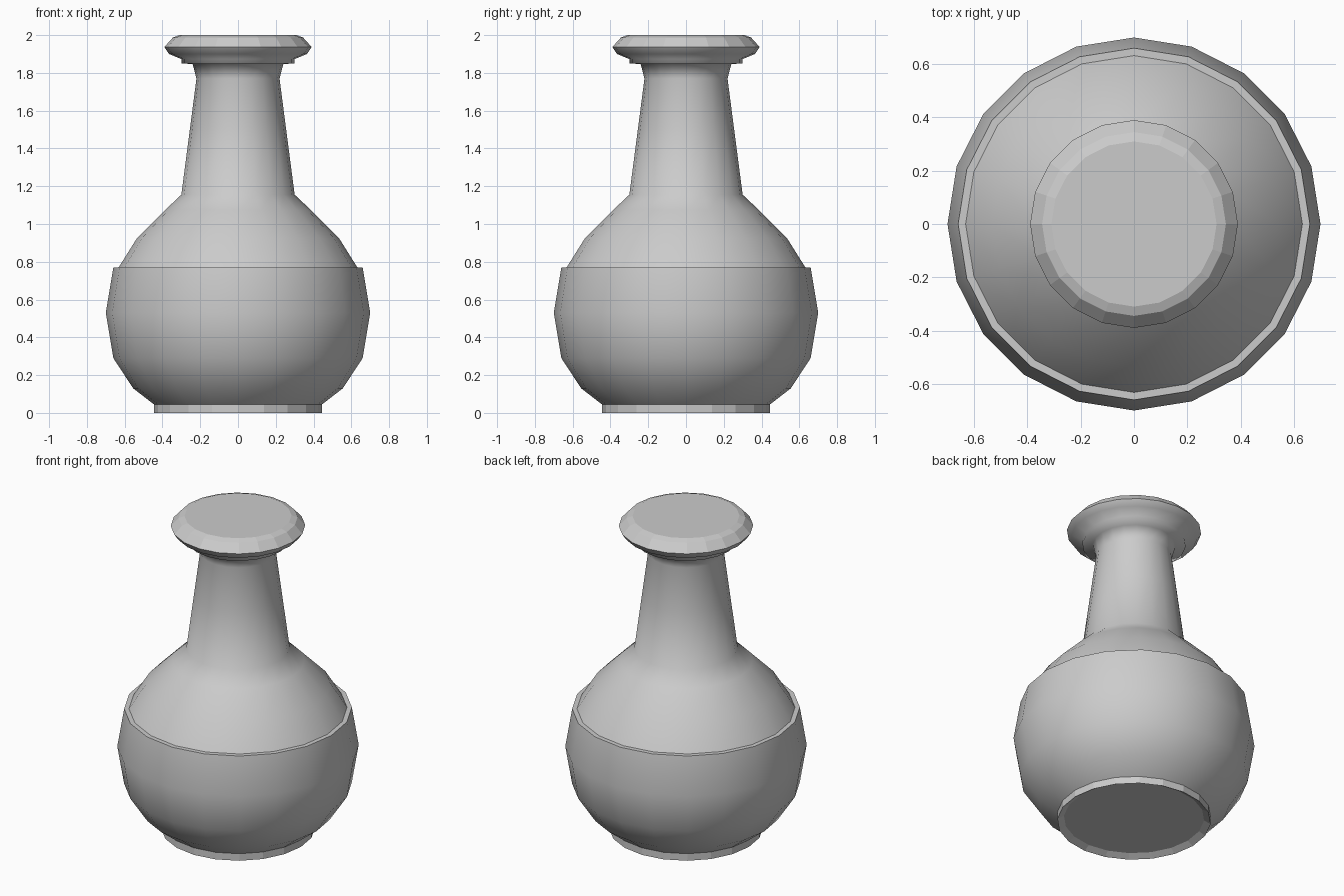
import bpy, bmesh, math

if "Cube" in bpy.data.objects:
    bpy.data.objects.remove(bpy.data.objects["Cube"])

SIDES = 20


def lathe(name, profile, smooth, cap_end=False):
    """Revolve (radius, z) points, bottom to top along the outside."""
    bm = bmesh.new()
    rings = []
    for r, z in profile:
        rings.append([bm.verts.new((r * math.cos(2 * math.pi * i / SIDES),
                                    r * math.sin(2 * math.pi * i / SIDES), z))
                      for i in range(SIDES)])
    for a, b in zip(rings, rings[1:]):
        for i in range(SIDES):
            j = (i + 1) % SIDES
            f = bm.faces.new((a[i], a[j], b[j], b[i]))
            f.smooth = smooth
    if cap_end:
        bm.faces.new(rings[-1])
    mesh = bpy.data.meshes.new(name)
    bm.to_mesh(mesh)
    bm.free()
    ob = bpy.data.objects.new(name, mesh)
    bpy.context.collection.objects.link(ob)
    return ob


# Foot: short faceted wall with a shallow recess underneath
foot = lathe("foot", [(0.445, 0.045), (0.445, 0), (0.407, 0.022)], False, True)
foot.data.flip_normals()

# Round lower bowl
lathe("bowl", [(0.445, 0.045), (0.555, 0.13), (0.66, 0.29), (0.70, 0.53),
               (0.66, 0.77)], True)

# Flat ledge on the rim of the bowl
lathe("ledge", [(0.66, 0.77), (0.632, 0.77)], False)

# Shoulder, tapering neck and underside of the lip
lathe("neck", [(0.632, 0.77), (0.535, 0.925), (0.385, 1.075), (0.30, 1.155),
               (0.255, 1.50), (0.22, 1.77), (0.24, 1.847), (0.30, 1.85),
               (0.30, 1.873), (0.365, 1.90), (0.39, 1.937)], True)

# Faceted stopper top
lathe("stopper", [(0.39, 1.937), (0.345, 1.987), (0.31, 2.0)], False, True)
